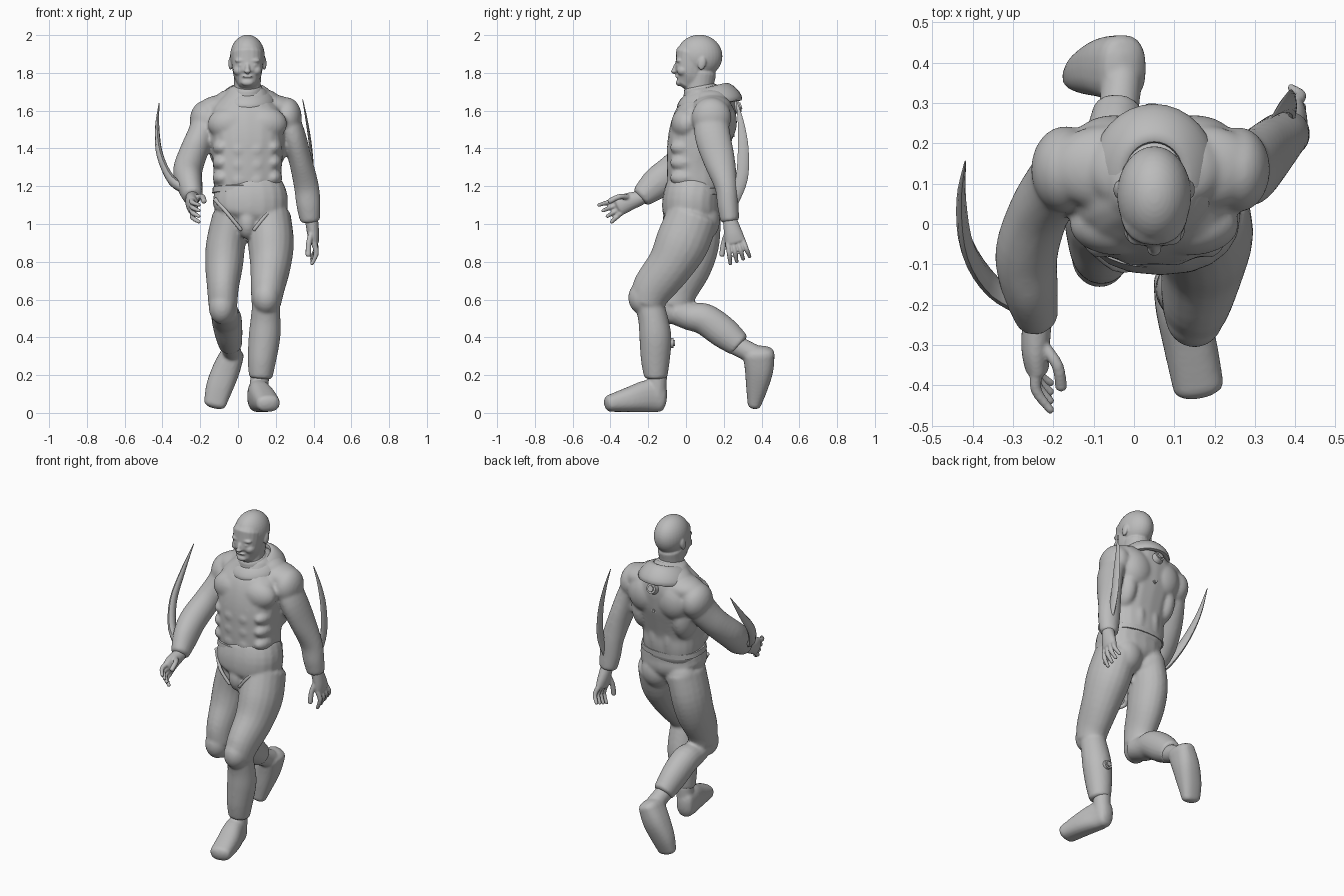
import bpy
import bmesh
import math
from mathutils import Vector, Matrix

default_cube = bpy.data.objects.get("Cube")
if default_cube:
    bpy.data.objects.remove(default_cube, do_unlink=True)

grey = bpy.data.materials.new("plain grey")
grey.use_nodes = True
grey.diffuse_color = (.5, .5, .5, 1)
grey.node_tree.nodes["Principled BSDF"].inputs["Base Color"].default_value = grey.diffuse_color
MIDDLE = .05


def spline(a, b, c, d, t):
    """Smooth interpolation between rings b and c."""
    return tuple(q + t * ((r - p) / 2 + t * ((p - 2.5 * q + 2 * r - s / 2)
                 + t * (1.5 * (q - r) + (s - p) / 2)))
                 for p, q, r, s in zip(a, b, c, d))


def loft(bm, rings, sides=20, steps=4, power=2, cap=.6):
    """Skin oval rings (x, y, z, half width, half depth) along a smooth path."""
    last = len(rings) - 1
    path = []
    for i in range(last):
        around = (rings[max(i - 1, 0)], rings[i], rings[i + 1], rings[min(i + 2, last)])
        path += [spline(*around, k / steps) for k in range(steps)]
    path.append(rings[-1])
    frames = []
    for i, ring in enumerate(path):
        before, after = path[max(i - 1, 0)], path[min(i + 1, len(path) - 1)]
        tangent = (Vector(after[:3]) - Vector(before[:3])).normalized()
        frames.append((Vector(ring[:3]), tangent, ring[3], ring[4]))

    # rounded ends
    def dome(frame, sign):
        centre, tangent, a, b = frame
        reach = cap * min(a, b) * sign
        turns = [math.radians(angle) for angle in (30, 60, 80)]
        return [(centre + tangent * reach * math.sin(t), tangent,
                 a * math.cos(t), b * math.cos(t)) for t in turns]
    frames = dome(frames[0], -1)[::-1] + frames + dome(frames[-1], 1)
    loops = []
    for centre, tangent, a, b in frames:
        side = Vector((1, 0, 0))
        side = (side - tangent * side.dot(tangent)).normalized()
        depth = tangent.cross(side)
        loop = []
        for k in range(sides):
            angle = math.tau * k / sides
            c, s = math.cos(angle), math.sin(angle)
            u = math.copysign(abs(c) ** (2 / power), c)
            v = math.copysign(abs(s) ** (2 / power), s)
            loop.append(bm.verts.new(centre + side * a * u + depth * b * v))
        loops.append(loop)
    for low, high in zip(loops, loops[1:]):
        for k in range(sides):
            n = (k + 1) % sides
            bm.faces.new((low[k], low[n], high[n], high[k]))
    bm.faces.new(loops[0][::-1])
    bm.faces.new(loops[-1])


def blob(bm, centre, radii, tilt=0):
    """Ellipsoid mass, tilted about x."""
    matrix = (Matrix.Translation(centre) @ Matrix.Rotation(tilt, 4, "X")
              @ Matrix.Diagonal((*radii, 1)))
    bmesh.ops.create_uvsphere(bm, u_segments=32, v_segments=20, radius=1, matrix=matrix)


def pair(bm, out, y, z, radii, tilt=0):
    """Two mirrored masses either side of the body."""
    for sign in (-1, 1):
        blob(bm, (MIDDLE + sign * out, y, z), radii, tilt)


def finish(name, bm, voxel=0, smooth=5):
    """Turn the pieces into one smooth object, fused when voxel is given."""
    bmesh.ops.recalc_face_normals(bm, faces=bm.faces)
    mesh = bpy.data.meshes.new(name)
    bm.to_mesh(mesh)
    bm.free()
    mesh.materials.append(grey)
    obj = bpy.data.objects.new(name, mesh)
    bpy.context.collection.objects.link(obj)
    if voxel:
        fuse = obj.modifiers.new("fuse", "REMESH")
        fuse.mode = "VOXEL"
        fuse.voxel_size = voxel
        fuse.use_smooth_shade = True
        soften = obj.modifiers.new("soften", "SMOOTH")
        soften.iterations = smooth
    bpy.ops.object.select_all(action="DESELECT")
    obj.select_set(True)
    bpy.context.view_layer.objects.active = obj
    bpy.ops.object.shade_smooth_by_angle(angle=math.radians(50))


def tube(name, rings, **options):
    bm = bmesh.new()
    loft(bm, rings, **options)
    finish(name, bm)


# head: skull, jaw, face and ears
bm = bmesh.new()
blob(bm, (MIDDLE, .071, 1.888), (.092, .122, .114))
loft(bm, [(MIDDLE, .07, 1.64, .075, .08), (MIDDLE, .07, 1.72, .07, .075),
          (MIDDLE, .08, 1.8, .074, .08)])
loft(bm, [(MIDDLE, .0, 1.747, .052, .053), (MIDDLE, .02, 1.785, .073, .079),
          (MIDDLE, .03, 1.84, .082, .087), (MIDDLE, .045, 1.9, .085, .1)], power=2.3)
blob(bm, (MIDDLE, -.056, 1.825), (.013, .015, .034), -.35)
blob(bm, (MIDDLE, -.063, 1.808), (.018, .018, .011))
blob(bm, (MIDDLE, -.036, 1.748), (.032, .018, .018))
blob(bm, (MIDDLE, -.047, 1.781), (.03, .012, .007))
pair(bm, .032, -.036, 1.865, (.036, .0185, .013))
pair(bm, .034, -.035, 1.84, (.018, .018, .011))
pair(bm, .046, -.015, 1.812, (.03, .034, .028))
pair(bm, .09, .085, 1.85, (.011, .021, .036), -.2)
finish("head", bm, .005, 7)

# upper body: torso, muscles and both sleeves in one skin
bm = bmesh.new()
loft(bm, [(MIDDLE, .045, 1.15, .172, .14), (MIDDLE, .048, 1.22, .18, .147),
          (MIDDLE, .048, 1.3, .182, .15), (MIDDLE, .065, 1.42, .193, .165),
          (.045, .09, 1.52, .202, .168), (.045, .115, 1.6, .185, .153),
          (MIDDLE, .125, 1.67, .125, .133)], power=2.5)
pair(bm, .09, .0, 1.53, (.12, .078, .09))
for height in (1.39, 1.31, 1.23):
    pair(bm, .045, -.068, height, (.05, .036, .045))
    pair(bm, .135, -.005, height + .015, (.05, .08, .045))
pair(bm, .14, .13, 1.43, (.068, .1, .14))
pair(bm, .1, .185, 1.54, (.11, .085, .12))
pair(bm, .05, .14, 1.27, (.048, .06, .15))
pair(bm, .12, .14, 1.615, (.14, .105, .07))
pair(bm, .075, .135, 1.665, (.09, .09, .05))
blob(bm, (.26, .135, 1.565), (.077, .105, .105))
loft(bm, [(.25, .135, 1.57, .07, .088), (.292, .14, 1.47, .066, .095),
          (.33, .175, 1.34, .062, .085), (.362, .213, 1.2, .066, .062),
          (.373, .222, 1.1, .064, .057), (.381, .232, 1.02, .054, .05)], cap=.3)
blob(bm, (-.17, .135, 1.55), (.085, .108, .105))
loft(bm, [(-.165, .135, 1.56, .075, .09), (-.195, .095, 1.47, .075, .09),
          (-.235, .03, 1.38, .075, .084), (-.266, -.07, 1.285, .078, .085),
          (-.258, -.155, 1.215, .07, .085), (-.24, -.235, 1.145, .053, .06)], cap=.3)
finish("upper_body", bm, .009, 9)

# draped collar with a deeper roll behind
bm = bmesh.new()
outline = [(math.cos(math.tau * k / 32), math.sin(math.tau * k / 32)) for k in range(32)]
verts = []
for c, s in outline:
    for u, v in outline[::2]:
        reach = .113 + .03 * u - .032 * v
        verts.append(bm.verts.new((MIDDLE + reach * c, .125 + reach * s * 1.1,
                                   1.678 + .022 * s + .048 * v)))
for i in range(32):
    for j in range(16):
        n, m = (i + 1) % 32 * 16, (j + 1) % 16
        bm.faces.new((verts[i * 16 + j], verts[n + j], verts[n + m], verts[i * 16 + m]))
finish("hood_collar", bm)
tube("neck_band", [(MIDDLE, .085, 1.66, .1, .1), (MIDDLE, .072, 1.725, .077, .085)], cap=.2)

# legs: pelvis, seat, thighs, kneecaps and calves
bm = bmesh.new()
loft(bm, [(MIDDLE, .03, .99, .09, .1), (.06, .03, 1.05, .18, .148),
          (.065, .027, 1.12, .2, .153), (.055, .038, 1.19, .186, .146)], power=2.3)
pair(bm, .085, .09, 1.02, (.095, .09, .11))
blob(bm, (MIDDLE, -.06, 1.01), (.055, .065, .09))
loft(bm, [(.162, .035, 1.04, .118, .138), (.174, -.02, .9, .122, .142),
          (.172, -.085, .78, .108, .123), (.157, -.175, .66, .09, .11),
          (.15, -.205, .58, .079, .09)], cap=.3)
blob(bm, (.15, -.225, .61), (.073, .081, .09))
loft(bm, [(-.035, .05, 1.04, .1, .135), (-.064, .045, .9, .104, .132),
          (-.074, .015, .78, .1, .122), (-.08, -.04, .66, .084, .108),
          (-.08, -.06, .57, .077, .09)], cap=.3)
blob(bm, (-.085, -.08, .56), (.07, .077, .09))
loft(bm, [(.148, -.2, .6, .07, .075), (.146, -.175, .5, .079, .079),
          (.14, -.162, .4, .084, .085), (.127, -.162, .28, .075, .077),
          (.12, -.16, .19, .063, .062)], cap=.2)
loft(bm, [(-.07, -.06, .54, .07, .07), (-.065, .02, .51, .074, .073),
          (-.06, .1, .495, .08, .084), (-.05, .2, .425, .074, .084),
          (-.04, .28, .36, .062, .067)], cap=.2)
finish("legs", bm, .009, 6)

# belt and brief seams
tube("belt", [(.055, .04, 1.165, .192, .15), (.055, .042, 1.195, .188, .15)],
     cap=.1, power=2.4, sides=32)
for sign, name in ((-1, "right_brief_seam"), (1, "left_brief_seam")):
    tube(name, [(MIDDLE + sign * .17, -.042, 1.13, .012, .012),
                (MIDDLE + sign * .1, -.106, 1.05, .01, .01),
                (MIDDLE + sign * .035, -.106, .97, .01, .01)], sides=10)

# shoes
bm = bmesh.new()
loft(bm, [(.1, -.132, .087, .052, .082), (.112, -.2, .089, .06, .086),
          (.137, -.29, .072, .066, .069), (.16, -.405, .05, .063, .045)], power=2.4)
loft(bm, [(.115, -.15, .2, .05, .05), (.11, -.155, .08, .05, .05)])
finish("left_shoe", bm, .008)
bm = bmesh.new()
loft(bm, [(-.028, .385, .315, .062, .084), (-.062, .387, .23, .073, .076),
          (-.1, .375, .13, .071, .057), (-.122, .362, .045, .058, .036)], power=2.5)
loft(bm, [(-.04, .26, .36, .05, .053), (-.03, .36, .31, .05, .053)])
finish("right_shoe", bm, .008)


def hand(name, palm, knuckles, tips, thumb, bend):
    """Palm, four fanned fingers bending sideways, and a thumb."""
    bm = bmesh.new()
    loft(bm, palm)
    for i in range(4):
        start = Vector(knuckles[0]).lerp(knuckles[1], i / 3)
        end = Vector(tips[0]).lerp(tips[1], i / 3)
        joint = start.lerp(end, .5) + Vector((bend, 0, 0))
        loft(bm, [(*start, .016, .015), (*joint, .014, .013), (*end, .01, .01)], sides=10)
    loft(bm, [(*point, .015, .015) for point in thumb], sides=10)
    finish(name, bm, .005, 3)


hand("left_hand", [(.388, .23, 1.03, .035, .036), (.398, .25, .95, .032, .049),
                   (.402, .262, .905, .026, .054)],
     [(.402, .222, .9), (.402, .302, .91)], [(.39, .235, .787), (.388, .338, .825)],
     [(.39, .22, .96), (.375, .2, .9), (.372, .19, .835)], .018)
hand("right_hand", [(-.24, -.235, 1.14, .037, .038), (-.244, -.31, 1.115, .035, .049),
                    (-.24, -.355, 1.095, .03, .052)],
     [(-.24, -.36, 1.13), (-.235, -.345, 1.058)],
     [(-.205, -.463, 1.1), (-.205, -.395, 1.01)],
     [(-.225, -.3, 1.14), (-.19, -.35, 1.145), (-.18, -.405, 1.12)], -.02)

# curved forearm blades
tube("left_blade", [(.385, .25, 1.11, .012, .025), (.393, .295, 1.24, .011, .032),
                    (.385, .303, 1.4, .008, .028), (.365, .29, 1.54, .006, .016),
                    (.342, .265, 1.66, .002, .002)], sides=8)
tube("right_blade", [(-.265, -.21, 1.18, .025, .025), (-.35, -.155, 1.23, .022, .033),
                     (-.412, -.06, 1.36, .018, .032), (-.428, .06, 1.5, .012, .02),
                     (-.418, .155, 1.64, .002, .002)], sides=8)


def socket(name, centre, normal, radius):
    """Round stud: a rim with a smaller raised centre."""
    bm = bmesh.new()
    turn = Vector(normal).to_track_quat("Z", "Y").to_matrix().to_4x4()
    for scale, height in ((1, .03), (.6, .045)):
        bmesh.ops.create_cone(bm, cap_ends=True, segments=20, radius1=radius * scale,
                              radius2=radius * scale * .85, depth=height,
                              matrix=Matrix.Translation(centre) @ turn)
    finish(name, bm)


# studs on the back and calves
socket("back_stud", (.045, .272, 1.62), (0, 1, .3), .036)
socket("spine_stud", (MIDDLE, .235, 1.47), (0, 1, 0), .018)
socket("left_calf_stud", (.135, -.082, .37), (0, 1, 0), .03)
socket("right_calf_stud", (-.05, .187, .502), (0, .5, .85), .03)
